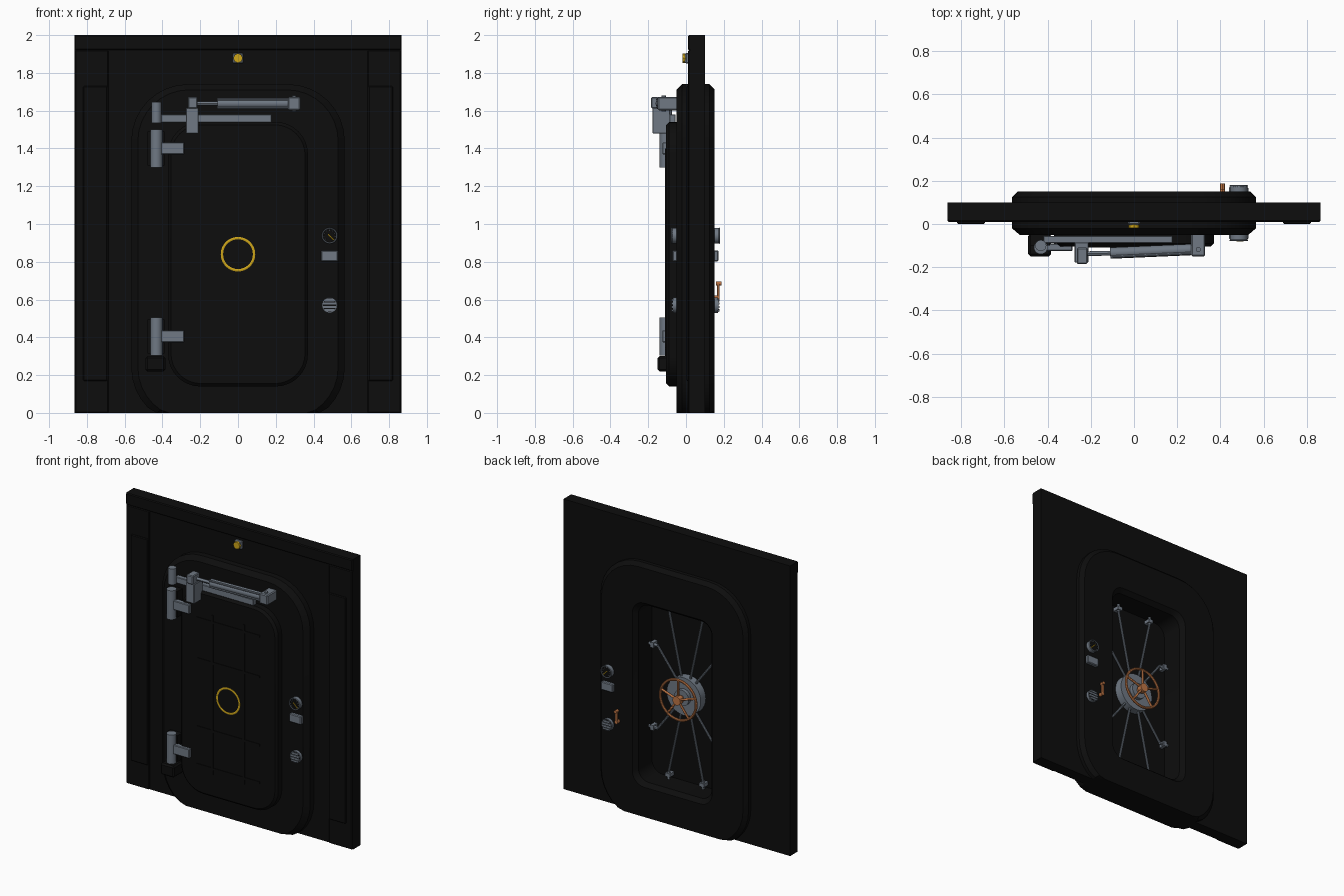
import bpy, bmesh, math
from mathutils import Vector

cube = bpy.data.objects.get("Cube")
if cube:
    bpy.data.objects.remove(cube, do_unlink=True)


def material(name, r, g, b):
    m = bpy.data.materials.new(name)
    m.use_nodes = True
    m.diffuse_color = (r, g, b, 1)
    m.node_tree.nodes["Principled BSDF"].inputs["Base Color"].default_value = (r, g, b, 1)
    return m


BLACK = material("black_paint", .004, .004, .004)
STEEL = material("grey_steel", .16, .19, .23)
YELLOW = material("yellow_paint", .62, .38, .01)
COPPER = material("copper", .52, .18, .06)


def finish(name, bm, mat, smooth=False, bevel=0):
    bmesh.ops.recalc_face_normals(bm, faces=bm.faces)
    me = bpy.data.meshes.new(name)
    bm.to_mesh(me)
    bm.free()
    me.materials.append(mat)
    ob = bpy.data.objects.new(name, me)
    bpy.context.collection.objects.link(ob)
    if smooth:
        bpy.ops.object.select_all(action='DESELECT')
        ob.select_set(True)
        bpy.context.view_layer.objects.active = ob
        bpy.ops.object.shade_smooth_by_angle()
    if bevel:
        mod = ob.modifiers.new("Bevel", 'BEVEL')
        mod.width = bevel
    return ob


def box(name, x, y, z, mat, bevel=0):
    """Box from (low, high) pairs on each axis."""
    bm = bmesh.new()
    bmesh.ops.create_cube(bm, size=1)
    for v in bm.verts:
        v.co = [(a + b) / 2 + c * (b - a) for (a, b), c in zip((x, y, z), v.co)]
    return finish(name, bm, mat, bevel=bevel)


def rod(name, p, q, r, mat, sides=24):
    """Cylinder between two points."""
    p, q = Vector(p), Vector(q)
    bm = bmesh.new()
    bmesh.ops.create_cone(bm, cap_ends=True, segments=sides, radius1=r, radius2=r, depth=(q - p).length)
    turn = (q - p).to_track_quat('Z', 'Y')
    for v in bm.verts:
        v.co = turn @ v.co + (p + q) / 2
    return finish(name, bm, mat, smooth=sides > 8)


def ring(name, x, y, z, major, minor, mat, flat=1.0, steps=48, sides=8):
    """Ring facing the y axis."""
    bm = bmesh.new()
    loops = []
    for i in range(steps):
        a = math.tau * i / steps
        loop = []
        for j in range(sides):
            b = math.tau * (j + .5) / sides
            d = major + minor * math.cos(b)
            loop.append(bm.verts.new((x + d * math.cos(a), y + minor * flat * math.sin(b), z + d * math.sin(a))))
        loops.append(loop)
    for i in range(steps):
        m, n = loops[i], loops[(i + 1) % steps]
        for j in range(sides):
            k = (j + 1) % sides
            bm.faces.new((m[j], m[k], n[k], n[j]))
    return finish(name, bm, mat, smooth=True)


MID = .84    # height of the door centre


def loft(name, sections, mat, closed):
    """Rounded rectangles (half width, half height, radius, y) joined in order."""
    bm = bmesh.new()
    loops = []
    for w, h, r, y in sections:
        loop = []
        for c in range(4):
            sx, sz = (1, -1, -1, 1)[c], (1, 1, -1, -1)[c]
            for i in range(9):
                a = math.pi / 2 * (c + i / 8)
                px = sx * (w - r) + r * math.cos(a)
                pz = MID + sz * (h - r) + r * math.sin(a)
                loop.append(bm.verts.new((px, y, max(pz, 0))))
        loops.append(loop)
    pairs = list(zip(loops, loops[1:]))
    if closed:
        pairs.append((loops[-1], loops[0]))
    else:
        bm.faces.new(loops[0])
        bm.faces.new(loops[-1])
    for m, n in pairs:
        for j in range(len(m)):
            k = (j + 1) % len(m)
            bm.faces.new((m[j], m[k], n[k], n[j]))
    return finish(name, bm, mat, smooth=True)


# Wall around the doorway
box("wall_top", (-.4, .4), (.02, .1), (1.55, 2), BLACK)
box("wall_bottom", (-.4, .4), (.02, .1), (0, .18), BLACK)
box("wall_top_band", (-.865, .865), (.01, .1), (1.92, 2), BLACK, .006)
for s, side in ((-1, "right"), (1, "left")):
    def span(a, b):
        return tuple(sorted((s * a, s * b)))
    box("wall_" + side, span(.4, .865), (.02, .1), (0, 2), BLACK)
    box("wall_column_" + side, span(.685, .862), (.01, .03), (0, 1.92), BLACK, .005)
    box("wall_pad_" + side, span(.69, .82), (0, .02), (.17, 1.73), BLACK, .005)

# Door frame with a stepped tunnel, and the door closing its front
loft("door_frame", [(.53, .87, .27, -.05), (.565, .9, .3, -.02), (.565, .9, .3, .125),
                    (.54, .875, .28, .15), (.305, .635, .09, .15), (.28, .61, .08, .12),
                    (.28, .61, .08, -.05)], BLACK, True)
loft("door", [(.37, .7, .17, -.03), (.37, .7, .17, -.09), (.355, .685, .16, -.105)], BLACK, False)
for z in (.34, .6, 1.07, 1.35):
    box("door_cross_rib", (-.24, .24), (-.11, -.1), (z - .008, z + .008), BLACK)
for x in (-.12, .12):
    box("door_upright_rib", (x - .008, x + .008), (-.11, -.1), (.3, 1.4), BLACK)
ring("door_yellow_ring", 0, -.106, MID, .085, .007, YELLOW, flat=.5)

# Warning lamp
box("lamp_base", (-.028, .028), (-.004, .02), (1.85, 1.906), STEEL, .006)
rod("lamp_lens", (0, -.018, 1.878), (0, 0, 1.878), .025, YELLOW, 8)

# Door hinges
for z in (.405, 1.4):
    rod("hinge_barrel", (-.432, -.108, z - .1), (-.432, -.108, z + .1), .032, STEEL, 16)
    box("hinge_arm", (-.41, -.285), (-.125, -.09), (z - .032, z + .032), STEEL, .004)
    box("hinge_frame_plate", (-.48, -.39), (-.1, -.045), (z - .09, z + .09), BLACK)
box("hinge_foot", (-.49, -.385), (-.15, -.045), (.22, .3), BLACK, .01)

# Door opener: pivot, swing bar, bracket and piston
rod("opener_pivot", (-.432, -.1, 1.535), (-.432, -.1, 1.645), .026, STEEL, 16)
box("opener_bar", (-.42, .178), (-.088, -.055), (1.537, 1.58), STEEL, .003)
box("opener_bracket", (-.275, -.21), (-.178, -.085), (1.48, 1.615), STEEL, .003)
box("piston_clevis", (-.265, -.215), (-.185, -.11), (1.612, 1.672), STEEL, .005)
rod("piston_rod", (-.24, -.138, 1.638), (-.1, -.135, 1.638), .011, STEEL, 12)
rod("piston_cylinder", (-.11, -.135, 1.638), (.28, -.118, 1.638), .026, STEEL, 16)
for z in (1.617, 1.659):
    rod("piston_tie_rod", (-.11, -.152, z), (.28, -.135, z), .007, STEEL, 8)
box("piston_anchor", (.265, .33), (-.15, -.045), (1.602, 1.672), STEEL, .006)
rod("piston_pin", (.298, -.118, 1.595), (.298, -.118, 1.68), .012, STEEL, 12)


# Gauge, control box and speaker, repeated on both faces of the frame
def controls(face, s):
    x = .485

    def at(d):
        return face + s * d

    def depth(a, b):
        return tuple(sorted((at(a), at(b))))
    rod("gauge_body", (x, at(-.01), .938), (x, at(.024), .938), .041, STEEL)
    rod("gauge_face", (x, at(.02), .938), (x, at(.026), .938), .036, BLACK)
    for i in range(9):
        a = math.radians(-40 + i * 32.5)
        ca, sa = math.cos(a), math.sin(a)
        rod("gauge_tick", (x + .026 * ca, at(.026), .938 + .026 * sa),
            (x + .033 * ca, at(.026), .938 + .033 * sa), .0015, STEEL, 6)
    rod("gauge_needle", (x - .008, at(.028), .946), (x + .022, at(.028), .915), .003, YELLOW, 6)
    ring("gauge_rim", x, at(.026), .938, .039, .004, STEEL, steps=32)
    box("control_box", (x - .045, x + .045), depth(-.01, .022), (.802, .86), STEEL, .005)
    rod("speaker_body", (x, at(-.01), .57), (x, at(.02), .57), .041, STEEL)
    rod("speaker_face", (x, at(.01), .57), (x, at(.022), .57), .036, BLACK)
    for dz in (-.026, -.009, .009, .026):
        w = math.sqrt(.037 ** 2 - dz ** 2)
        box("speaker_slat", (x - w, x + w), depth(.015, .027), (.564 + dz, .576 + dz), STEEL)


controls(-.05, -1)
controls(.15, 1)

# Copper lever on the back
rod("lever_pivot", (.41, .14, .61), (.41, .178, .61), .012, COPPER, 12)
box("lever_arm", (.4, .42), (.165, .178), (.6, .69), COPPER, .003)
rod("lever_knob", (.41, .16, .685), (.41, .187, .685), .011, COPPER, 12)

# Locking hub and its radiating bolts
rod("lock_hub_disc", (0, -.04, MID), (0, .025, MID), .13, STEEL, 32)
rod("lock_hub_boss", (0, .02, MID), (0, .05, MID), .055, STEEL)
rod("wheel_shaft", (0, .03, MID), (0, .095, MID), .018, COPPER)
for sx in (-1, 1):
    for sz in (-1, 1):
        knee = (sx * .215, 0, MID + sz * .285)
        rod("side_lock_rod", (sx * .06, 0, MID + sz * .08), knee, .008, STEEL, 8)
        rod("side_lock_bolt", knee, (sx * .285, 0, knee[2]), .011, STEEL, 12)
        box("side_bolt_guide", (sx * .25 - .012, sx * .25 + .012), (-.04, .016),
            (knee[2] - .018, knee[2] + .018), STEEL)
        tip = (sx * .13, 0, MID + sz * .56)
        rod("end_lock_rod", (sx * .03, 0, MID + sz * .1), tip, .008, STEEL, 8)
        rod("end_lock_bolt", tip, (sx * .13, 0, MID + sz * .615), .011, STEEL, 12)
        box("end_bolt_guide", (tip[0] - .018, tip[0] + .018), (-.04, .016),
            (tip[2] + sz * .02 - .012, tip[2] + sz * .02 + .012), STEEL)

# Copper hand wheel
ring("wheel_rim", 0, .085, MID, .137, .009, COPPER)
rod("wheel_hub", (0, .07, MID), (0, .105, MID), .03, COPPER)
for i in range(5):
    a = math.radians(90 + 72 * i)
    rod("wheel_spoke", (0, .087, MID), (.135 * math.cos(a), .085, MID + .135 * math.sin(a)), .008, COPPER, 12)
